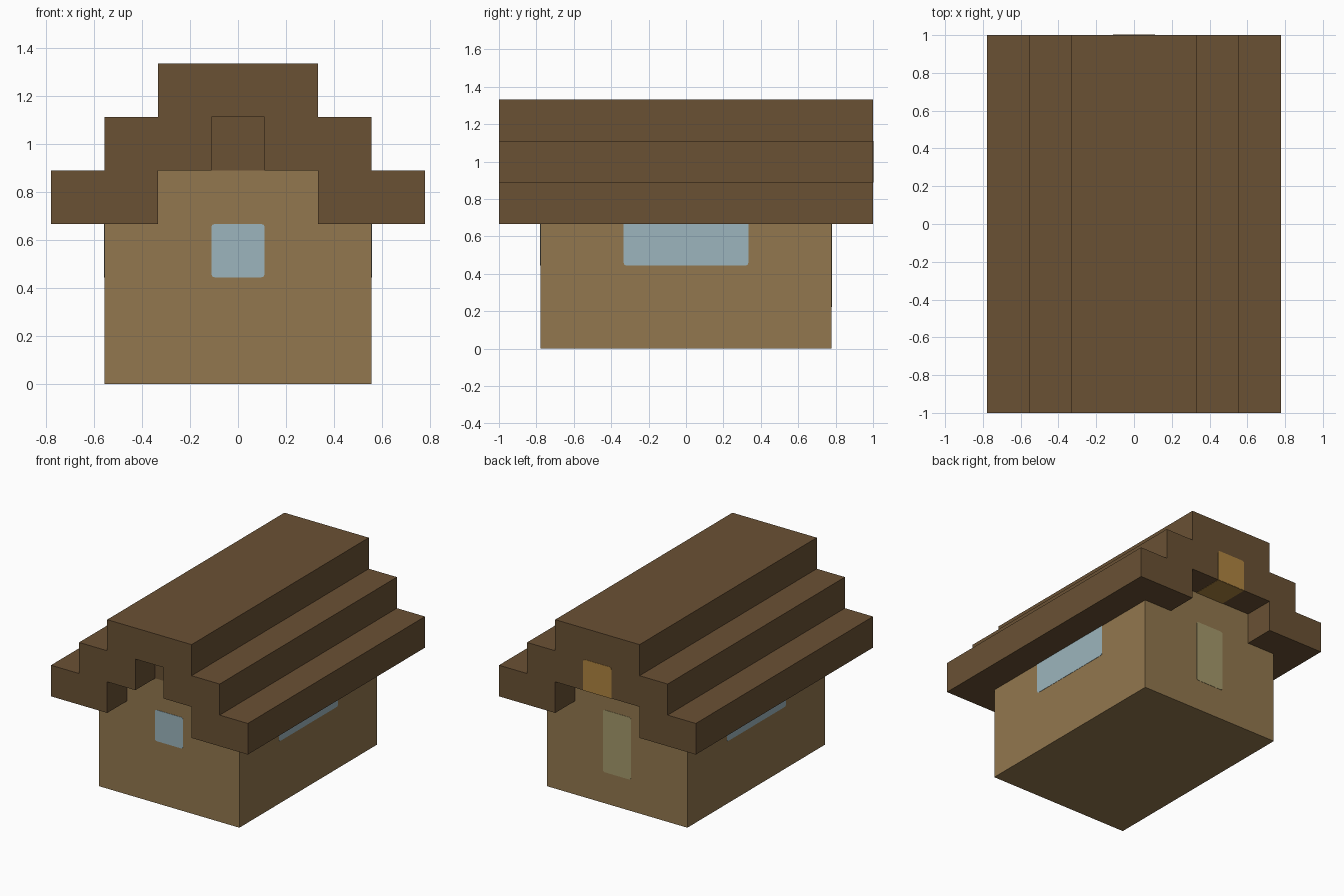
import bpy
import bmesh
from math import radians, sin, cos
from mathutils import Matrix

U = 2 / 9          # block size
SKIN = 0.002       # thickness of painted plates

if "Cube" in bpy.data.objects:
    bpy.data.objects.remove(bpy.data.objects["Cube"], do_unlink=True)


def material(name, rgb):
    """Flat material from 0-255 display values, converted to linear."""
    lin = [((c / 255 + 0.055) / 1.055) ** 2.4 for c in rgb] + [1]
    mat = bpy.data.materials.new(name)
    mat.use_nodes = True
    mat.diffuse_color = lin
    mat.node_tree.nodes["Principled BSDF"].inputs["Base Color"].default_value = lin
    return mat


def prism(name, profile, y0, y1, mat, turn=0):
    """Extrude an x-z profile from y0 to y1, then turn it about z."""
    bm = bmesh.new()
    face = bm.faces.new([bm.verts.new((x, y0, z)) for x, z in profile])
    ext = bmesh.ops.extrude_face_region(bm, geom=[face])
    verts = [v for v in ext["geom"] if isinstance(v, bmesh.types.BMVert)]
    bmesh.ops.translate(bm, verts=verts, vec=(0, y1 - y0, 0))
    bm.transform(Matrix.Rotation(radians(turn), 4, "Z"))
    bmesh.ops.recalc_face_normals(bm, faces=bm.faces)
    mesh = bpy.data.meshes.new(name)
    bm.to_mesh(mesh)
    bm.free()
    mesh.materials.append(mat)
    obj = bpy.data.objects.new(name, mesh)
    bpy.context.collection.objects.link(obj)
    return obj


def mirrored(half):
    """Close a right-half profile by mirroring it in x, scaled to blocks."""
    full = half + [(-x, z) for x, z in reversed(half)]
    return [(x * U, z * U) for x, z in full]


def panel(half_width, z0, z1, round_low=True, round_top=True, r=0.014):
    """Rectangle profile with small rounded corners where asked."""
    corners = [(1, z0 * U, -1, round_low), (1, z1 * U, 1, round_top)]
    half = []
    for _, z, side, rounded in corners:
        w = half_width * U
        if not rounded:
            half.append((w, z))
            continue
        arc = [(w - r + r * cos(radians(a)), z + side * r * (sin(radians(a)) - 1))
               for a in (0, 45, 90)]
        half += arc if side > 0 else arc[::-1]
    return half + [(-x, z) for x, z in reversed(half)]


wall_tan = material("wall tan", (146, 119, 78))
roof_brown = material("roof brown", (106, 81, 52))
glass_blue = material("window blue", (156, 181, 189))
door_green = material("door olive", (164, 153, 107))
lamp_gold = material("gable gold", (175, 133, 65))

# Walls, rising into the gable
prism("house_walls", mirrored([(2.5, 0), (2.5, 3), (1.5, 3), (1.5, 4)]),
      -3.5 * U, 3.5 * U, wall_tan)

# Stepped roof with a recess cut in the front gable
roof = prism("stepped_roof",
             mirrored([(1.5, 4), (1.5, 3), (3.5, 3), (3.5, 4), (2.5, 4),
                       (2.5, 5), (1.5, 5), (1.5, 6)]),
             -4.5 * U, 4.5 * U, roof_brown)
cutter = prism("recess_cutter", mirrored([(0.5, 3.5), (0.5, 5)]),
               -5 * U, -3.5 * U, roof_brown)
cutter.hide_render = True
cut = roof.modifiers.new("recess", "BOOLEAN")
cut.operation = "DIFFERENCE"
cut.solver = "EXACT"
cut.object = cutter
bpy.context.view_layer.objects.active = roof
bpy.ops.object.modifier_apply(modifier=cut.name)
bpy.data.objects.remove(cutter, do_unlink=True)

# Windows and door
wall = 3.5 * U
prism("front_window", panel(0.5, 2, 3), -wall - SKIN, -wall, glass_blue)
prism("back_door", panel(0.5, 1, 3), -wall - SKIN, -wall, door_green, 180)
side = 2.5 * U
for name, turn in (("left_window", 90), ("right_window", -90)):
    prism(name, panel(1.5, 2, 3, round_top=False), -side - SKIN, -side,
          glass_blue, turn)

# Gold block face in the back gable, and its underside
end = 4.5 * U
prism("gable_panel", panel(0.5, 4, 5, round_low=False), -end - SKIN, -end,
      lamp_gold, 180)
under = 4 * U
prism("gable_panel_underside",
      [(-U / 2, under - SKIN), (U / 2, under - SKIN), (U / 2, under), (-U / 2, under)],
      -end, -wall, lamp_gold, 180)
